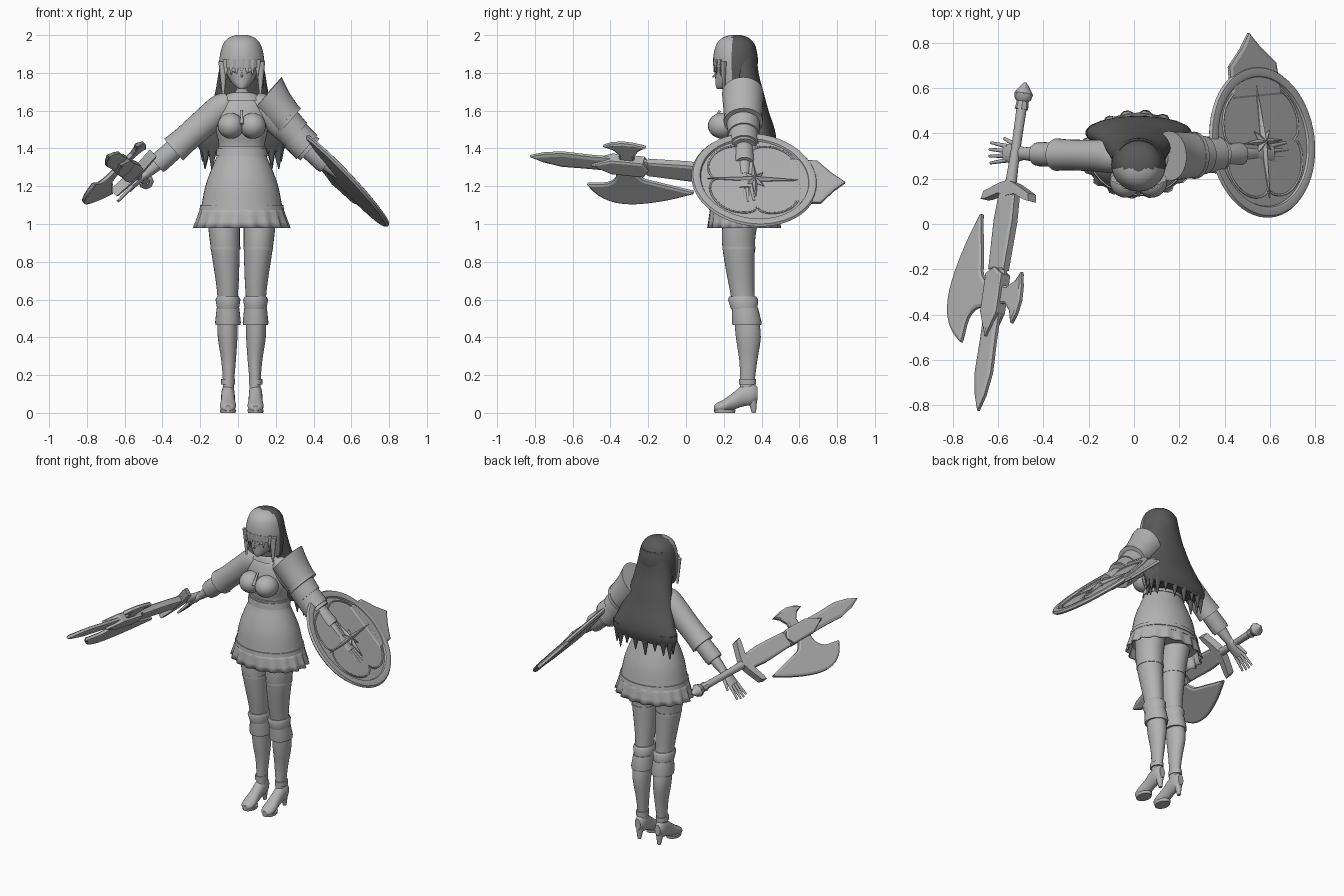
import bpy, bmesh, math
from mathutils import Vector, Matrix

cube = bpy.data.objects.get("Cube")
if cube:
    bpy.data.objects.remove(cube)

CX = 0.02            # body centre line
I = Matrix.Identity(4)


def material(name, v):
    m = bpy.data.materials.new(name)
    m.use_nodes = True
    m.diffuse_color = (v, v, v, 1)
    m.node_tree.nodes["Principled BSDF"].inputs["Base Color"].default_value = (v, v, v, 1)
    return m


GREY = material("light grey", 0.45)
DARK = material("dark hair grey", 0.1)


def frame(origin, z, y):
    """Matrix with the given z axis and y axis hint."""
    z = Vector(z).normalized()
    x = Vector(y).cross(z).normalized()
    y = z.cross(x)
    return Matrix.Translation(origin) @ Matrix((x, y, z)).transposed().to_4x4()


def finish(name, bm, mats=(GREY,), angle=40):
    bmesh.ops.recalc_face_normals(bm, faces=bm.faces)
    me = bpy.data.meshes.new(name)
    bm.to_mesh(me)
    bm.free()
    for m in mats:
        me.materials.append(m)
    ob = bpy.data.objects.new(name, me)
    bpy.context.collection.objects.link(ob)
    bpy.ops.object.select_all(action='DESELECT')
    ob.select_set(True)
    bpy.context.view_layer.objects.active = ob
    bpy.ops.object.shade_smooth_by_angle(angle=math.radians(angle))
    return ob


def spline(rows, steps):
    """Smooth interpolation through rows of numbers."""
    out = []
    for i in range(len(rows) - 1):
        a, b = rows[max(i - 1, 0)], rows[i]
        c, d = rows[i + 1], rows[min(i + 2, len(rows) - 1)]
        for k in range(steps):
            t = k / steps
            out.append([q + t / 2 * (r - p + t * (2*p - 5*q + 4*r - s + t * (3*(q - r) + s - p)))
                        for p, q, r, s in zip(a, b, c, d)])
    return out + [rows[-1]]


def loft_mesh(rings, M=I, n=28, steps=3, caps=True, wave=None):
    """Rings are (x, y, z, x radius, y radius)."""
    bm = bmesh.new()
    loops = []
    for j, (x, y, z, rx, ry) in enumerate(spline(rings, steps)):
        loop = []
        for i in range(n):
            a = math.tau * i / n
            f = wave(i, j) if wave else 1
            loop.append(bm.verts.new(M @ Vector((x + rx*f*math.cos(a), y + ry*f*math.sin(a), z))))
        loops.append(loop)
    for p, q in zip(loops, loops[1:]):
        for i in range(n):
            k = (i + 1) % n
            bm.faces.new((p[i], p[k], q[k], q[i]))
    if caps:
        bm.faces.new(loops[0])
        bm.faces.new(loops[-1])
    return bm


def loft(name, rings, M=I, mat=GREY, **kw):
    return finish(name, loft_mesh(rings, M, **kw), (mat,))


def column(name, rows, x=CX, **kw):
    """Upright loft from (z, y, x radius, y radius) rows."""
    return loft(name, [(x, y, z, rx, ry) for z, y, rx, ry in rows], **kw)


def rod(name, a, b, r0, r1, flat=1, mat=GREY, n=12):
    d = Vector(b) - Vector(a)
    hint = (0, 0, 1) if abs(d.normalized().z) < 0.9 else (0, -1, 0)
    return loft(name, [(0, 0, 0, r0, r0*flat), (0, 0, d.length, r1, r1*flat)],
                frame(a, d, hint), mat, n=n, steps=1)


def ball(name, c, size, mat=GREY):
    bm = bmesh.new()
    bmesh.ops.create_uvsphere(bm, u_segments=24, v_segments=14, radius=1,
                              matrix=Matrix.Translation(c) @ Matrix.Diagonal((*size, 1)))
    return finish(name, bm, (mat,))


def plate(name, outline, M, z0, z1, peak=None, inset=0):
    """Flat outline given thickness, with a raised middle or bevelled rim."""
    bm = bmesh.new()
    low = bm.faces.new([bm.verts.new((x, y, z0)) for x, y in outline])
    res = bmesh.ops.extrude_face_region(bm, geom=[low], use_keep_orig=True)["geom"]
    for v in res:
        if isinstance(v, bmesh.types.BMVert):
            v.co.z = z1
    top = next(f for f in res if isinstance(f, bmesh.types.BMFace))
    if peak is not None:
        mid = bmesh.ops.poke(bm, faces=[top])["verts"][0]
        mid.co = (0, 0, peak)
    bmesh.ops.recalc_face_normals(bm, faces=bm.faces)
    if inset:
        ends = [f for f in bm.faces if abs(f.normal.z) > 0.9]
        bmesh.ops.inset_individual(bm, faces=ends, thickness=inset, depth=0.006)
    bm.transform(M)
    return finish(name, bm, angle=15)


# Torso, neck and head
column("torso", [(1.34, .30, .125, .09), (1.42, .30, .122, .088), (1.5, .29, .138, .1), (1.58, .295, .145, .095),
                 (1.64, .3, .13, .08), (1.68, .3, .075, .055), (1.71, .295, .045, .045), (1.77, .28, .038, .04)])
column("collar", [(1.655, .295, .115, .078), (1.685, .295, .085, .066), (1.695, .295, .06, .055)])
column("head", [(1.715, .18, .015, .015), (1.73, .2, .036, .042), (1.77, .235, .068, .08),
                (1.82, .25, .085, .098), (1.9, .26, .09, .1), (1.96, .26, .05, .06)])
rod("nose", (CX, .165, 1.795), (CX, .14, 1.777), .008, .003)
rod("pendant", (CX, .18, 1.60), (CX, .135, 1.53), .006, .01)
for s in (-1, 1):
    ball("bust", (CX + s * .058, .192, 1.52), (.07, .076, .068))
    ball("eye", (CX + s * .036, .162, 1.815), (.019, .008, .012))
    ball("ear", (CX + s * .086, .265, 1.79), (.012, .02, .03))

# Hair: pale front, dark back
bm = loft_mesh([(CX, .262, z, rx, ry) for z, rx, ry in
                ((2, .03, .03), (1.985, .07, .07), (1.95, .1, .102), (1.88, .118, .118), (1.8, .12, .112),
                 (1.72, .112, .09))], n=36)
for f in bm.faces:
    f.material_index = int(f.calc_center_median().y > .245)
bmesh.ops.delete(bm, geom=[f for f in bm.faces if f.calc_center_median().z < 1.835
                           and f.calc_center_median().y < .2], context='FACES')
finish("crown_hair", bm, (GREY, DARK))
for i in range(-3, 4):
    x = i * .027
    y = .262 - math.sqrt(.118**2 - x * x)
    rod("fringe_lock", (CX + x, y + .006, 1.87), (CX + x * 1.05, y + .004, 1.8 - .006 * abs(i)), .02, .002, .4)
for s in (-1, 1):
    rod("side_lock", (CX + s * .1, .2, 1.86), (CX + s * .098, .2, 1.69), .024, .006, .7)
column("back_hair", [(1.94, .3, .09, .07), (1.8, .308, .123, .076), (1.7, .335, .14, .075), (1.6, .362, .168, .075),
                     (1.5, .392, .205, .078), (1.43, .402, .235, .075), (1.38, .402, .215, .06)], mat=DARK, n=40)
for i in range(18):
    a = math.tau * i / 18
    x, y = CX + .2 * math.cos(a), .402 + .05 * math.sin(a)
    rod("hair_tip", (x, y, 1.45), (x * 1.04, y, 1.33 - .02 * (i % 3)), .035, .003, .7, DARK)

# Skirt, belts and pleated frill
column("skirt", [(1.41, .3, .126, .1), (1.36, .3, .132, .105), (1.28, .3, .165, .135), (1.2, .303, .193, .16),
                 (1.1, .306, .213, .175), (1.05, .308, .222, .183)], n=40)
column("frill", [(1.09, .306, .217, .178), (.98, .308, .25, .19)], n=72, caps=False,
       wave=lambda i, j: 1 + .035 * j / 3 * (1 if i % 4 < 2 else -1)).modifiers.new("cloth", 'SOLIDIFY').thickness = .006
column("waist_belt", [(1.36, .3, .138, .11), (1.4, .3, .132, .106)], steps=1)
column("hip_belt", [(1.075, .307, .224, .185), (1.1, .306, .22, .181)], steps=1)

# Legs, boot cuffs and heeled shoes
turn = Matrix.Rotation(math.pi / 2, 4, 'X')
for s in (-1, 1):
    loft("leg", [(CX + s * x, y, z, rx, ry) for x, y, z, rx, ry in (
        (.1, .3, 1.1, .09, .1), (.092, .28, .95, .082, .09), (.086, .28, .85, .075, .084),
        (.077, .292, .7, .061, .07), (.075, .303, .6, .053, .062), (.075, .32, .5, .053, .065),
        (.075, .33, .4, .052, .066), (.07, .33, .28, .039, .048), (.07, .325, .17, .03, .039),
        (.07, .322, .08, .03, .038))])
    X = CX + s * .073
    column("stocking_band", [(.865, .28, .079, .088), (.88, .28, .079, .088)], CX + s * .087, steps=1)
    column("knee_cuff", [(.55, .308, .058, .07), (.6, .302, .066, .08), (.615, .3, .058, .072)], X, steps=1)
    column("boot_cuff", [(.465, .322, .066, .076), (.48, .322, .068, .078), (.555, .312, .06, .07)], X, steps=1)
    column("ankle_strap", [(.15, .325, .036, .045), (.18, .325, .036, .045)], X, steps=1)
    loft("shoe", [(X, z, -y, rx, rz) for y, z, rx, rz in (
        (.378, .1, .02, .035), (.35, .1, .034, .056), (.3, .09, .036, .056), (.25, .062, .037, .045),
        (.2, .038, .043, .033), (.165, .028, .036, .024), (.148, .024, .018, .014))], turn, n=20)
    rod("heel", (X, .36, 0), (X, .35, .09), .011, .028)
    column("toe_sole", [(0, .205, .04, .055), (.018, .205, .043, .057)], X, steps=1)

# Arms: local z runs from shoulder to hand
for s in (-1, 1):
    A = frame((CX + s * .12, .3, 1.605), (s * .75, .02, -.66), (0, 0, 1))

    def limb(name, rows, **kw):
        return loft(name, [(0, y, z, rx, ry) for z, y, rx, ry in rows], A, **kw)
    limb("sleeve", [(-.08, 0, .055, .05), (-.02, 0, .075, .075), (.1, 0, .07, .075), (.24, 0, .068, .072),
                    (.32, 0, .072, .077)])
    limb("arm", [(.3, 0, .045, .045), (.45, 0, .034, .033), (.53, 0, .026, .022)], n=16)
    limb("sleeve_cuff", [(.31, 0, .052, .054), (.42, 0, .054, .056), (.44, 0, .05, .052)], steps=1)
    limb("palm", [(.51, 0, .026, .02), (.57, 0, .042, .018), (.63, 0, .04, .013)], n=16)
    for i in range(4):
        x = (i - 1.5) * .02
        rod("finger", A @ Vector((x, 0, .61)), A @ Vector((x * 1.5, -.01, .73 - .008 * abs(i - 1.5))), .011, .006)
    rod("thumb", A @ Vector((s * .03, 0, .55)), A @ Vector((s * .065, -.01, .64)), .012, .007)
    if s > 0:
        limb("pauldron", [(-.045, .075, .11, .115), (.04, .055, .105, .1), (.13, .04, .1, .092)])
        limb("pauldron_rim", [(.12, .04, .104, .096), (.14, .038, .104, .096)], steps=1)
        limb("upper_arm_plate", [(.13, .02, .088, .09), (.215, .01, .085, .086)], steps=1)
        limb("lower_arm_plate", [(.21, .005, .08, .084), (.3, 0, .082, .084)], steps=1)

# Round shield on the left arm
S = frame((.565, .362, 1.232), (.72, .1, .68), (-.19, .97, -.09))
loft("shield", [(0, 0, z, r, r) for z, r in ((-.03, .02), (-.022, .2), (-.012, .325), (0, .336), (.012, .328),
     (.016, .3), (.012, .29), (.002, .285), (.004, .15), (.006, .01))], S, n=56, steps=1)
plate("shield_point", [(0, .485), (.06, .42), (.15, .345), (.16, .2), (-.16, .2), (-.15, .345), (-.06, .42)],
      S, -.012, .002, inset=.015)
star = []
for i in range(16):
    r = .035 if i % 2 else (.25, .07, .13, .07)[i // 2 % 4]
    a = math.tau * i / 16
    star.append((r * math.sin(a), r * math.cos(a)))
plate("shield_star", star, S, 0, .009, peak=.03)
curve = bpy.data.curves.new("shield_scrollwork", 'CURVE')
curve.dimensions, curve.bevel_depth, curve.bevel_resolution = '3D', .005, 1
line = curve.splines.new('POLY')
line.points.add(95)
line.use_cyclic_u = True
for i, p in enumerate(line.points):
    a = math.tau * i / 96
    r = .2 + .07 * math.sqrt(abs(math.sin(2 * a)))
    p.co = (*(S @ Vector((r * math.cos(a), r * math.sin(a), .004))), 1)
curve.materials.append(GREY)
bpy.context.collection.objects.link(bpy.data.objects.new("shield_scrollwork", curve))

# Axe-sword in the right hand: local y runs pommel to tip, x to the large blade
start = Vector((-.48, .625, 1.22))
along = Vector((-.687, -.825, 1.36)) - start
W = frame(start, Vector((-.7, 0, -.7)).cross(along), along)
L = along.length
R = W @ Matrix.Rotation(-math.pi / 2, 4, 'X')      # local z along the weapon
loft("pommel", [(0, 0, z, r, r) for z, r in ((0, .006), (.05, .042), (.075, .036), (.085, .026), (.12, .03))],
     R, n=8, steps=1)
loft("grip", [(0, 0, .1, .023, .023), (0, 0, .3, .021, .021), (0, 0, .47, .026, .026)], R, n=14)
half = [(0, .44), (.05, .455), (.14, .495), (.15, .53), (.12, .525), (.05, .5), (0, .51)]
plate("guard", half + [(-x, y) for x, y in half[-2:0:-1]], W, -.025, .025)
plate("blade_base", [(.05, .5), (.058, .62), (.048, .84), (-.048, .84), (-.058, .62), (-.05, .5)], W, -.017, .017,
      inset=.014)
plate("blade", [(.048, .8), (.046, 1.15), (.05, 1.3), (.03, 1.4), (0, L), (-.03, 1.4), (-.05, 1.3), (-.046, 1.15),
                (-.048, .8)], W, -.008, .008, inset=.018)
plate("axe_socket", [(.05, .86), (.05, 1.03), (0, 1.14), (-.05, 1.03), (-.05, .86), (0, .83)], W, -.028, .028, inset=.012)
big = spline([(.03, .92), (.09, .87), (.11, .79), (.15, .595)], 3) + \
    spline([(.16, .6), (.225, .74), (.275, .9), (.28, 1.02), (.24, 1.11), (.167, 1.17)], 3) + \
    spline([(.16, 1.14), (.145, 1.06), (.1, 1.015), (.03, 1.01)], 3)
plate("large_axe_blade", big, W, -.008, .008, inset=.012)
plate("small_axe_blade", [(-.03, .91), (-.08, .91), (-.12, .885), (-.15, .845), (-.165, .91), (-.168, .97),
                          (-.155, 1.03), (-.13, 1.075), (-.11, 1.02), (-.08, .99), (-.03, .99)], W, -.008, .008, inset=.01)
